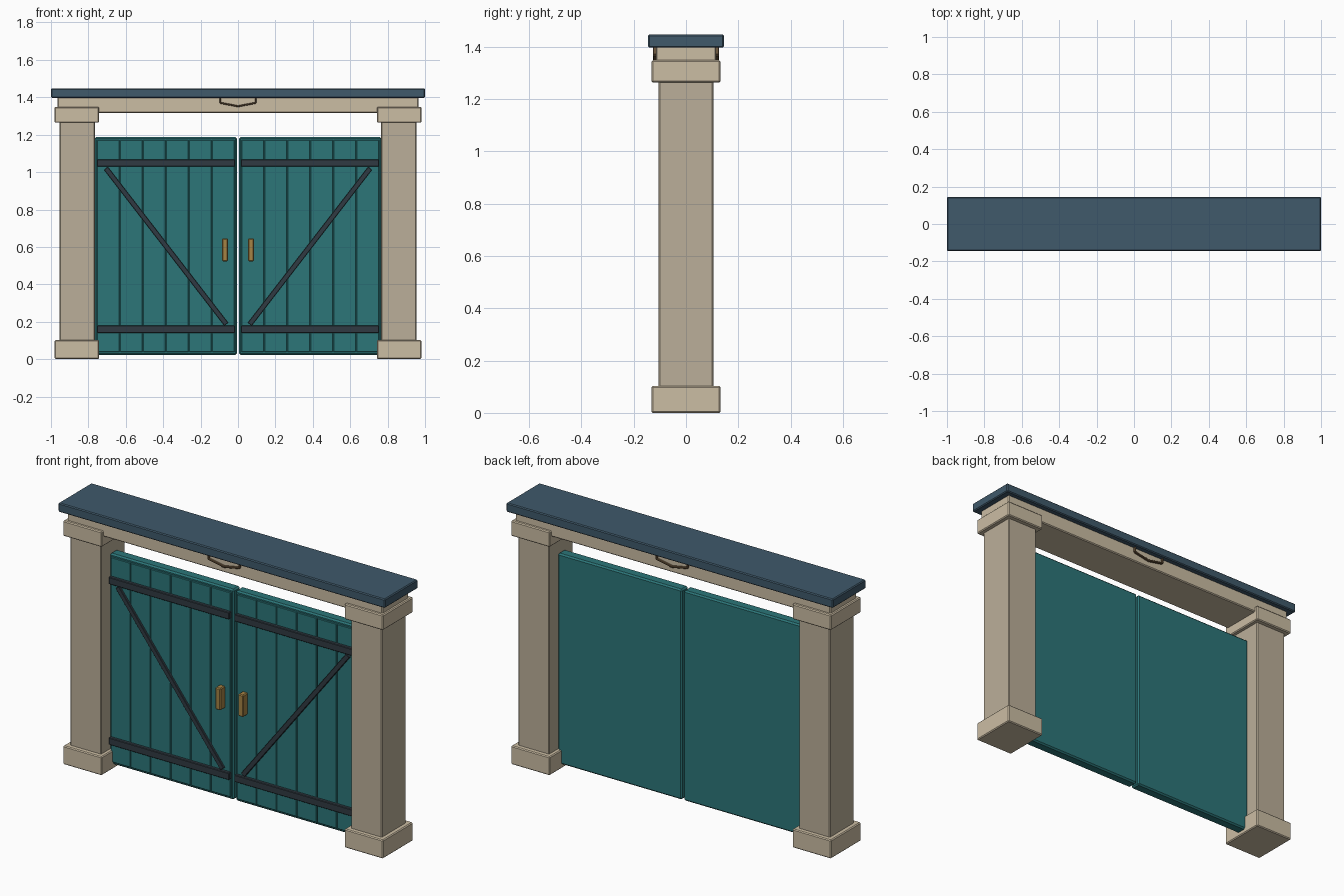
import bpy, bmesh
from math import atan2, hypot
from mathutils import Matrix

if "Cube" in bpy.data.objects:
    bpy.data.objects.remove(bpy.data.objects["Cube"])


def material(name, rgb):
    m = bpy.data.materials.new(name)
    m.diffuse_color = (*rgb, 1)
    m.use_nodes = True
    m.node_tree.nodes["Principled BSDF"].inputs["Base Color"].default_value = m.diffuse_color
    return m


STONE = material("stone", (0.50, 0.43, 0.32))
TRIM = material("pale_stone", (0.60, 0.51, 0.37))
TEAL = material("teal_paint", (0.025, 0.18, 0.19))
SLATE = material("slate", (0.05, 0.10, 0.145))
IRON = material("iron", (0.03, 0.042, 0.054))
BRASS = material("brass", (0.38, 0.23, 0.06))
BRONZE = material("bronze", (0.16, 0.10, 0.05))


def box(name, x, y, z, mat, bevel=0.005, angle=0):
    """Bevelled box from (min, max) ranges, optionally turned about y."""
    size = [b - a for a, b in (x, y, z)]
    centre = [(a + b) / 2 for a, b in (x, y, z)]
    bm = bmesh.new()
    bmesh.ops.create_cube(bm, size=1, matrix=Matrix.Diagonal((*size, 1)))
    if bevel:
        bmesh.ops.bevel(bm, geom=bm.edges[:], offset=bevel, segments=1,
                        profile=0.5, affect='EDGES')
    mesh = bpy.data.meshes.new(name)
    bm.to_mesh(mesh)
    bm.free()
    mesh.materials.append(mat)
    ob = bpy.data.objects.new(name, mesh)
    ob.location = centre
    ob.rotation_euler.y = angle
    bpy.context.collection.objects.link(ob)
    return ob


def side_box(name, s, x, *args, angle=0, **kw):
    """Box given for the right side (s=1), mirrored to the left when s=-1."""
    xs = tuple(sorted((s * x[0], s * x[1])))
    return box(name, xs, *args, angle=s * angle, **kw)


def bar(name, p, q, y, width, mat):
    """Bar between two (x, z) points."""
    dx, dz = q[0] - p[0], q[1] - p[1]
    cx, cz, h = (p[0] + q[0]) / 2, (p[1] + q[1]) / 2, hypot(dx, dz) / 2
    return box(name, (cx - h, cx + h), y, (cz - width / 2, cz + width / 2),
               mat, bevel=0.002, angle=-atan2(dz, dx))


for s, side in ((-1, "left"), (1, "right")):
    # Gate post with base and capital
    side_box(side + "_post", s, (0.765, 0.955), (-0.105, 0.105), (0.09, 1.28), STONE)
    for part, z in (("base", (0, 0.103)), ("capital", (1.264, 1.349))):
        side_box(f"{side}_post_{part}", s, (0.743, 0.98), (-0.132, 0.132), z, TRIM)

    # Door leaf with planks on the front
    side_box(side + "_door", s, (0.005, 0.766), (-0.03, 0.03), (0.023, 1.187), TEAL, bevel=0.008)
    for i in range(6):
        x = 0.017 + i * 0.123
        side_box(f"{side}_plank_{i + 1}", s, (x + 0.001, x + 0.122),
                 (-0.038, -0.02), (0.038, 1.172), TEAL, bevel=0.003)

    # Iron straps, diagonal brace and handle
    for part, z in (("lower", (0.14, 0.179)), ("upper", (1.029, 1.068))):
        side_box(f"{side}_{part}_strap", s, (0.016, 0.754), (-0.056, -0.03), z, IRON, bevel=0.003)
    bar(side + "_brace", (s * 0.063, 0.187), (s * 0.706, 1.02), (-0.05, -0.03), 0.026, IRON)
    side_box(side + "_handle", s, (0.053, 0.086), (-0.078, -0.034), (0.523, 0.645), BRASS)

# Lintel and roof slab
box("lintel", (-0.965, 0.965), (-0.115, 0.115), (1.317, 1.402), TRIM)
box("roof_slab", (-1, 1), (-0.145, 0.145), (1.397, 1.447), SLATE)

# Pointed frame ornament on both faces of the lintel
outline = [(-0.095, 1.40), (-0.095, 1.37), (0, 1.352), (0.095, 1.37), (0.095, 1.40)]
for face, y in (("front", (-0.127, -0.11)), ("back", (0.11, 0.127))):
    for i, (p, q) in enumerate(zip(outline, outline[1:])):
        bar(f"{face}_ornament_edge_{i + 1}", p, q, y, 0.009, BRONZE)
